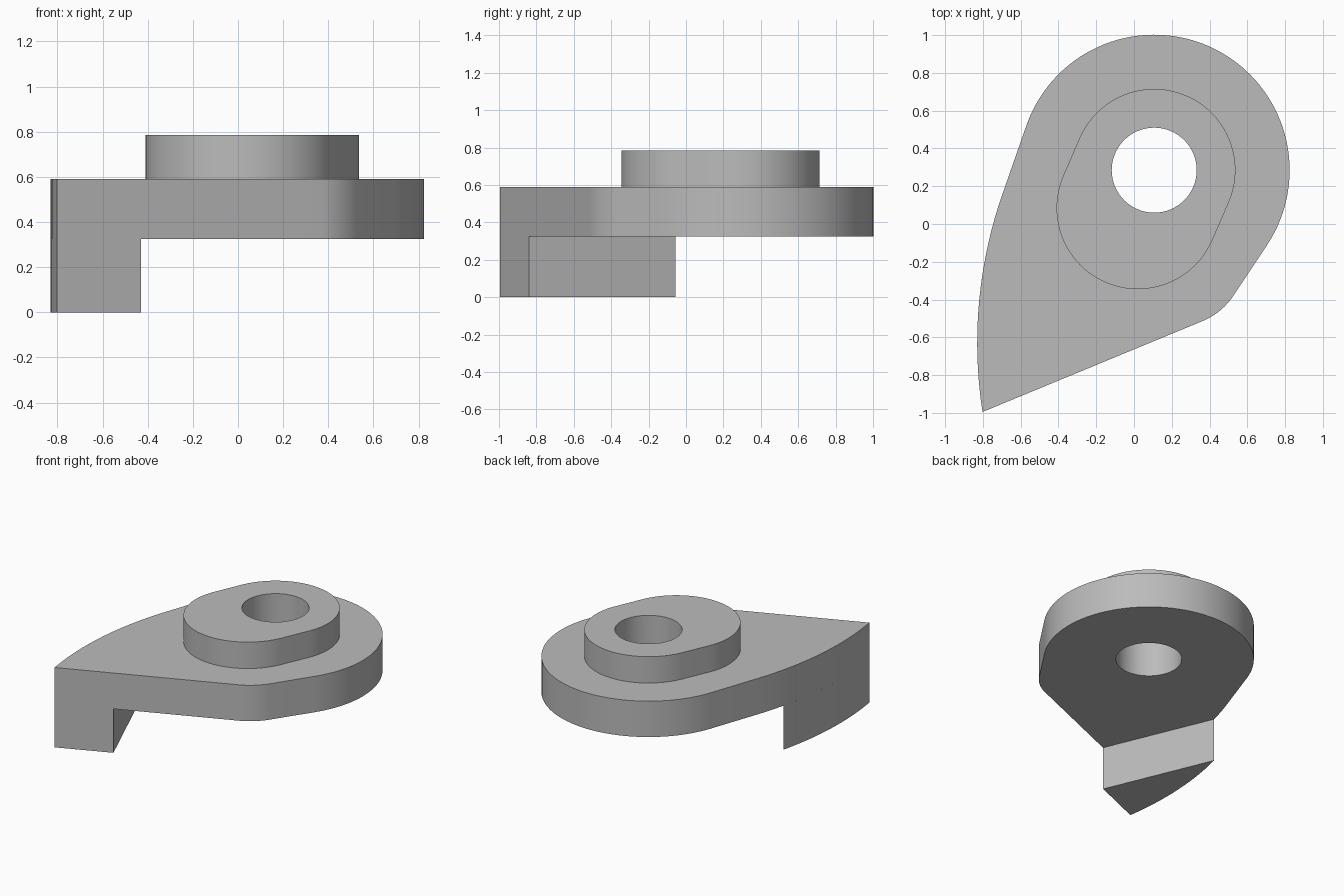
import bpy
import bmesh
from math import cos, sin, radians

default = bpy.data.objects.get("Cube")
if default:
    bpy.data.objects.remove(default, do_unlink=True)

grey = bpy.data.materials.new("plain grey")
grey.use_nodes = True
COLOUR = (0.5, 0.5, 0.5, 1)
grey.diffuse_color = COLOUR
grey.node_tree.nodes["Principled BSDF"].inputs["Base Color"].default_value = COLOUR


def arc(centre, radius, start, end, steps):
    """Points along an arc, angles in degrees, both ends included."""
    angles = [radians(start + (end - start) * i / steps) for i in range(steps + 1)]
    return [(centre[0] + radius * cos(a), centre[1] + radius * sin(a)) for a in angles]


def prism(name, rings, bottom, top):
    """Extrude an outline, with any further rings cut out as holes."""
    bm = bmesh.new()
    caps = ([], [])
    for ring in rings:
        low = [bm.verts.new((x, y, bottom)) for x, y in ring]
        high = [bm.verts.new((x, y, top)) for x, y in ring]
        for i in range(len(ring)):
            j = (i + 1) % len(ring)
            bm.faces.new((low[i], low[j], high[j], high[i]))
            caps[0].append(bm.edges.get((low[i], low[j])))
            caps[1].append(bm.edges.get((high[i], high[j])))
    for edges in caps:
        bmesh.ops.triangle_fill(bm, use_beauty=True, edges=edges, normal=(0, 0, 1))
    bmesh.ops.recalc_face_normals(bm, faces=bm.faces)
    mesh = bpy.data.meshes.new(name)
    bm.to_mesh(mesh)
    bm.free()
    mesh.materials.append(grey)
    obj = bpy.data.objects.new(name, mesh)
    bpy.context.collection.objects.link(obj)
    bpy.ops.object.select_all(action="DESELECT")
    obj.select_set(True)
    bpy.context.view_layer.objects.active = obj
    bpy.ops.object.shade_smooth_by_angle(angle=radians(25))
    return obj


# Shared centres and heights
PIVOT = (0.107, 0.285)
FLANK, FLANK_RADIUS = (1.57, -0.63), 2.4
UNDERSIDE, DECK, SUMMIT = 0.325, 0.59, 0.785
TIP_ANGLE = 188.75
hole = arc(PIVOT, 0.225, 0, 360, 64)[:-1]

# Teardrop plate: round head, curved flank to the tip, rounded heel
plate_outline = (arc(PIVOT, 0.717, -33.7, 160, 64)
                 + arc(FLANK, FLANK_RADIUS, 160, TIP_ANGLE, 20)
                 + arc((0.226, -0.181), 0.36, -67.6, -33.7, 12))
prism("plate", [plate_outline, hole], UNDERSIDE, DECK)

# Slanted oblong boss on the plate
boss_outline = (arc(PIVOT, 0.43, -23.5, 156.5, 48)
                + arc((0.02, 0.085), 0.43, 156.5, 336.5, 48))
prism("boss", [boss_outline, hole], DECK, SUMMIT)

# Foot under the pointed end
foot_outline = arc(FLANK, FLANK_RADIUS, 166.14, TIP_ANGLE, 16) + [(-0.43, -0.84)]
prism("foot", [foot_outline], 0, UNDERSIDE)
